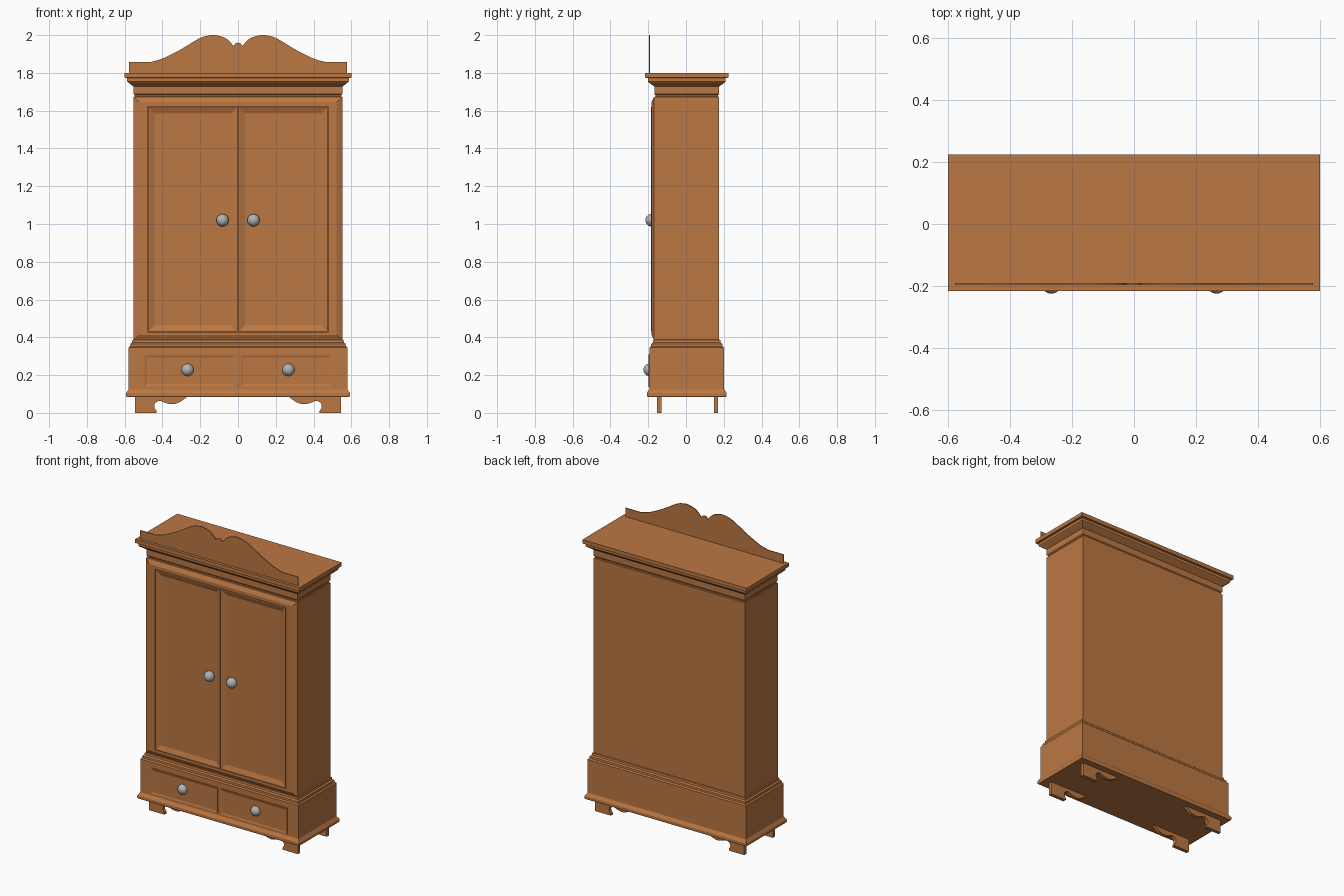
import bpy, bmesh
from mathutils import Vector

cube = bpy.data.objects.get("Cube")
if cube:
    bpy.data.objects.remove(cube, do_unlink=True)


def material(name, rgb, metal=0.0):
    m = bpy.data.materials.new(name)
    m.use_nodes = True
    m.diffuse_color = (*rgb, 1)
    m.node_tree.nodes["Principled BSDF"].inputs["Base Color"].default_value = (*rgb, 1)
    m.node_tree.nodes["Principled BSDF"].inputs["Roughness"].default_value = 0.6
    return m


WOOD = material("warm wood", (0.50, 0.185, 0.055))
METAL = material("grey metal", (0.45, 0.45, 0.45))


def finish(name, bm, mat):
    bmesh.ops.recalc_face_normals(bm, faces=bm.faces)
    mesh = bpy.data.meshes.new(name)
    bm.to_mesh(mesh)
    bm.free()
    mesh.materials.append(mat)
    obj = bpy.data.objects.new(name, mesh)
    bpy.context.collection.objects.link(obj)
    return obj


def loft(name, rings, closed=False):
    """Skin a row of rings; cap both ends, or join the last ring to the first."""
    bm = bmesh.new()
    rows = [[bm.verts.new(p) for p in ring] for ring in rings]
    pairs = list(zip(rows, rows[1:]))
    if closed:
        pairs.append((rows[-1], rows[0]))
    else:
        bm.faces.new(rows[0])
        bm.faces.new(rows[-1])
    for a, b in pairs:
        n = len(a)
        for i in range(n):
            j = (i + 1) % n
            bm.faces.new((a[i], a[j], b[j], b[i]))
    return finish(name, bm, WOOD)


HALF_X, HALF_Y, MID_Y = 0.553, 0.172, 0.004


def moulding(name, profile):
    """Horizontal rectangles, each grown from the case by an offset, at height z."""
    rings = []
    for off, z in profile:
        x, y = HALF_X + off, HALF_Y + off
        rings.append([(-x, MID_Y - y, z), (x, MID_Y - y, z),
                      (x, MID_Y + y, z), (-x, MID_Y + y, z)])
    return loft(name, rings)


def front_rect(x0, x1, z0, z1, y):
    return [(x0, y, z0), (x1, y, z0), (x1, y, z1), (x0, y, z1)]


def dished_panel(name, x0, x1, z0, z1, steps):
    return loft(name, [front_rect(x0 + i, x1 - i, z0 + i, z1 - i, y) for i, y in steps])


def smooth_path(pts, steps=6):
    """Catmull-Rom curve through the points."""
    p = [Vector(q) for q in pts]
    p = [p[0]] + p + [p[-1]]
    out = []
    for a, b, c, d in zip(p, p[1:], p[2:], p[3:]):
        for k in range(steps):
            t = k / steps
            out.append(0.5 * (2 * b + (c - a) * t + (2 * a - 5 * b + 4 * c - d) * t * t
                              + (3 * b - a - 3 * c + d) * t ** 3))
    return out + [p[-1]]


def board(name, outline, y0, y1):
    return loft(name, [[(x, y, z) for x, z in outline] for y in (y0, y1)])


# Carcass: plinth, case and cornice
moulding("base", [(0.036, 0.085), (0.039, 0.09), (0.039, 0.105), (0.026, 0.125),
                  (0.026, 0.345), (0.018, 0.352), (0.017, 0.365), (0.008, 0.372),
                  (0.006, 0.385), (0, 0.388)])
moulding("case", [(0, 0.38), (0, 1.672), (-0.006, 1.674), (-0.006, 1.684)])
moulding("cornice", [(-0.006, 1.682), (0, 1.688), (0, 1.728), (0.008, 1.734),
                     (0.03, 1.75), (0.034, 1.755), (0.034, 1.773),
                     (0.048, 1.775), (0.048, 1.80)])

# Bevelled frame around the doors
loft("door_frame", [front_rect(-HALF_X, HALF_X, 0.385, 1.672, -0.16),
                    front_rect(-HALF_X, HALF_X, 0.385, 1.672, -0.169),
                    front_rect(-0.522, 0.522, 0.412, 1.645, -0.183),
                    front_rect(-0.478, 0.478, 0.427, 1.623, -0.183),
                    front_rect(-0.478, 0.478, 0.427, 1.623, -0.16)], closed=True)


def knob(name, x, y, z):
    bm = bmesh.new()
    bmesh.ops.create_uvsphere(bm, u_segments=24, v_segments=16, radius=0.033)
    bmesh.ops.translate(bm, verts=bm.verts, vec=(x, y, z))
    obj = finish(name, bm, METAL)
    for f in obj.data.polygons:
        f.use_smooth = True


# Half outline of a bracket foot, from its inner toe to the tip of the scroll
scroll = smooth_path([(0.432, 0.012), (0.443, 0.03), (0.438, 0.052), (0.415, 0.064),
                      (0.385, 0.053), (0.35, 0.046), (0.31, 0.056), (0.265, 0.088)], 4)
foot = [(0.545, 0.088), (0.545, 0.0), (0.432, 0.0)] + [tuple(p) for p in scroll]

# Mirrored pairs: doors, drawers, knobs and feet
for side, s in (("left", 1), ("right", -1)):
    xs = sorted((s * 0.002, s * 0.475))
    dished_panel(side + "_door", *xs, 0.430, 1.620,
                 [(0, -0.16), (0, -0.184), (0.006, -0.184), (0.034, -0.173)])
    xs = sorted((s * 0.012, s * 0.497))
    dished_panel(side + "_drawer", *xs, 0.138, 0.308,
                 [(0, -0.19), (0, -0.199), (0.003, -0.199), (0.014, -0.1955)])
    knob(side + "_door_knob", s * 0.082, -0.182, 1.02)
    knob(side + "_drawer_knob", s * 0.267, -0.192, 0.228)
    outline = [(s * x, z) for x, z in foot]
    board("front_" + side + "_foot", outline, -0.153, -0.130)
    board("back_" + side + "_foot", outline, 0.148, 0.170)

# Scrolled crest board
half = [tuple(p) for p in smooth_path(
    [(0.465, 1.857), (0.40, 1.876), (0.307, 1.922), (0.21, 1.98), (0.16, 1.997),
     (0.12, 2.0), (0.07, 1.986), (0.043, 1.965), (0.024, 1.942)])]
bump = [tuple(p) for p in smooth_path([(0.024, 1.942), (0.014, 1.955), (0, 1.96)], 4)]
right_half = [(0.578, 1.795), (0.578, 1.857)] + half + bump[1:]
crest = right_half + [(-x, z) for x, z in reversed(right_half[:-1])]
board("crest_board", crest, -0.197, -0.191)
